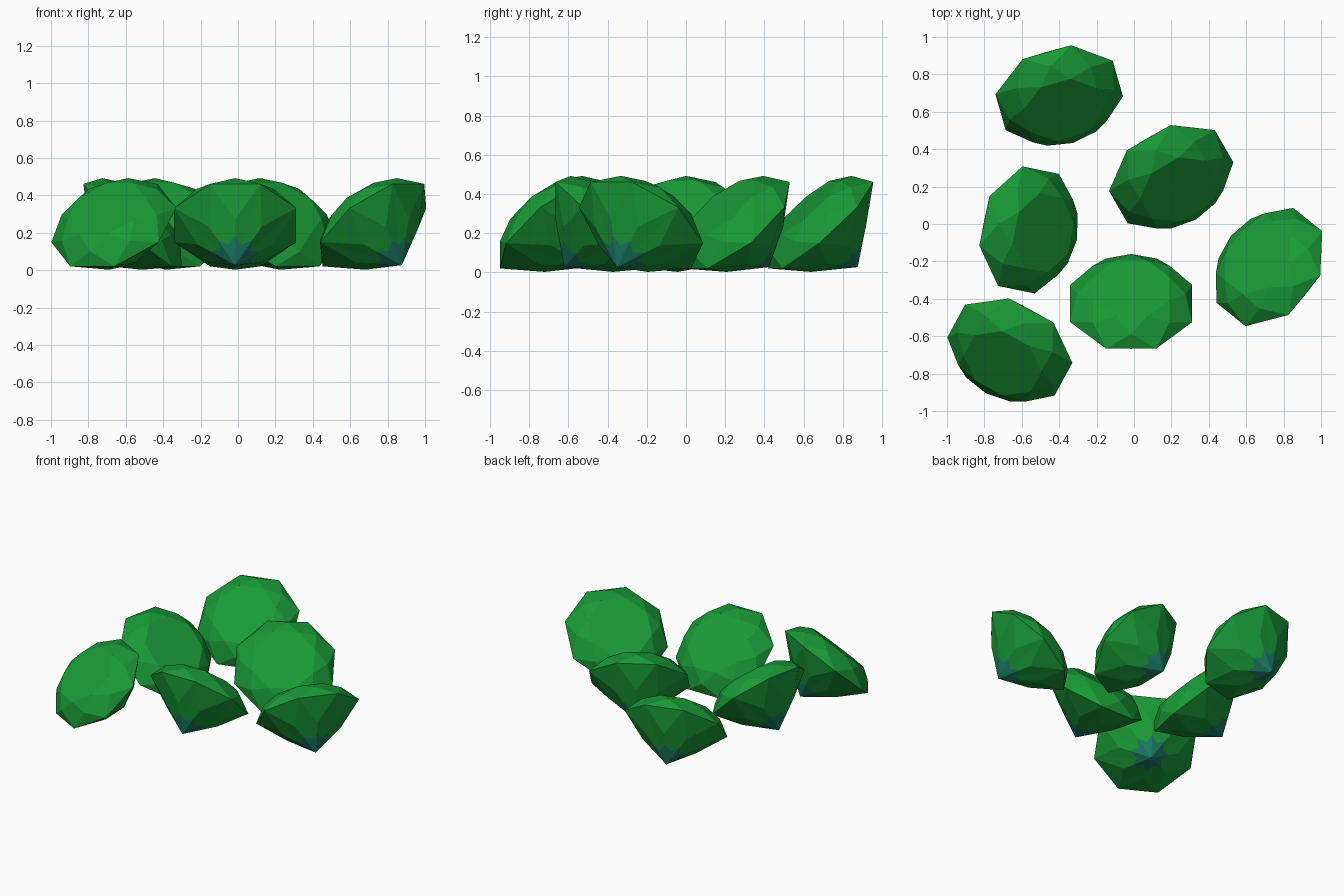
import bpy, bmesh, math
from mathutils import Matrix

if "Cube" in bpy.data.objects:
    bpy.data.objects.remove(bpy.data.objects["Cube"])


def material(name, rgb):
    m = bpy.data.materials.new(name)
    m.diffuse_color = (*rgb, 1.0)
    m.use_nodes = True
    m.node_tree.nodes["Principled BSDF"].inputs["Base Color"].default_value = m.diffuse_color
    return m


green = material("emerald green", (0.010, 0.325, 0.038))
teal = material("teal tip", (0.011, 0.19, 0.125))


def gem_mesh():
    """Eight-sided brilliant cut stone, table up, girdle at z = 0."""
    bm = bmesh.new()
    step = math.tau / 8

    def ring(r, z, half):
        return [bm.verts.new((r * math.cos(step * (k + half)),
                              r * math.sin(step * (k + half)), z)) for k in range(8)]

    table = ring(0.22, 0.12, 0.5)
    crown = ring(0.29, 0.075, 0)
    girdle = ring(0.353, 0.0, 0.5)
    pavilion = ring(0.2, -0.14, 0)
    tips = ring(0.13, -0.1925, 0)         # outer points of the teal star
    valleys = ring(0.088, -0.2175, 0.5)   # inner points of the teal star
    culet = bm.verts.new((0, 0, -0.29))

    bm.faces.new(table)
    for k in range(8):
        n, p = (k + 1) % 8, k - 1
        # crown: star, kite and girdle facets
        bm.faces.new((table[p], crown[k], table[k]))
        bm.faces.new((table[k], crown[k], girdle[k], crown[n]))
        bm.faces.new((crown[k], girdle[p], girdle[k]))
        # pavilion: girdle facets and long kites
        bm.faces.new((girdle[k], girdle[p], pavilion[k]))
        bm.faces.new((tips[k], valleys[k], girdle[k], pavilion[k]))
        bm.faces.new((valleys[k], tips[n], pavilion[n], girdle[k]))
        # teal star around the culet
        bm.faces.new((culet, tips[n], valleys[k], tips[k])).material_index = 1
    bmesh.ops.recalc_face_normals(bm, faces=bm.faces)
    me = bpy.data.meshes.new("gem")
    bm.to_mesh(me)
    bm.free()
    me.materials.append(green)
    me.materials.append(teal)
    return me


# x, y of each stone and compass angle its point faces
stones = [(-0.015, -0.433, 270), (0.73, -0.235, 321), (0.195, 0.26, 120),
          (-0.402, 0.695, 106), (-0.572, -0.03, 168.5), (-0.66, -0.667, 61.5)]
mesh = gem_mesh()
for i, (x, y, turn) in enumerate(stones):
    ob = bpy.data.objects.new(f"gem_{i + 1}", mesh)
    bpy.context.collection.objects.link(ob)
    ob.matrix_world = (Matrix.Translation((x, y, 0.241))
                       @ Matrix.Rotation(math.radians(turn), 4, 'Z')
                       @ Matrix.Translation((-0.008, 0, 0))
                       @ Matrix.Rotation(math.radians(-42.5), 4, 'Y'))
